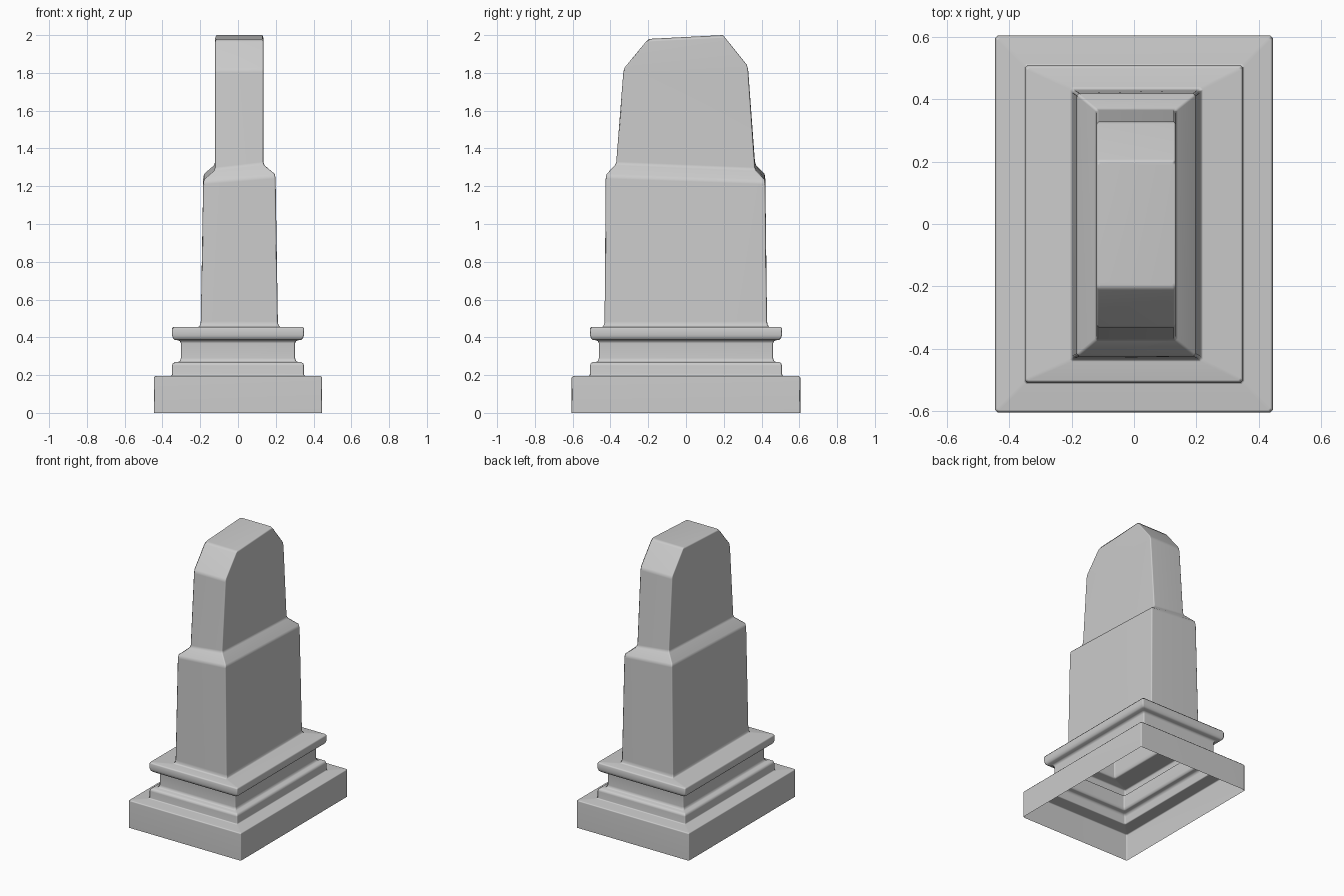
import bpy, bmesh

def ring(bm, x0, x1, y0, y1, z, twist=0.0, tilt=0.0, c=0.008):
    """Rectangle with clipped corners; twist lowers two opposite corners, tilt lowers the front."""
    pts = [(x0 + c, y0), (x1 - c, y0), (x1, y0 + c), (x1, y1 - c),
           (x1 - c, y1), (x0 + c, y1), (x0, y1 - c), (x0, y0 + c)]
    out = []
    for x, y in pts:
        u = (x - x0) / (x1 - x0) * 2 - 1
        v = (y - y0) / (y1 - y0) * 2 - 1
        out.append(bm.verts.new((x, y, z + u * v * twist + v * tilt)))
    return out

# Plinth and mouldings: (half width in x, z), depth is a constant amount larger
plinth = [(0.446, 0), (0.446, 0.188), (0.438, 0.196), (0.355, 0.196), (0.349, 0.204),
          (0.349, 0.25), (0.345, 0.262), (0.335, 0.269), (0.316, 0.27), (0.307, 0.275),
          (0.302, 0.29), (0.302, 0.368), (0.307, 0.379), (0.316, 0.384), (0.335, 0.387),
          (0.344, 0.395), (0.35, 0.412), (0.35, 0.446), (0.342, 0.456)]
rings = [(-h, h, -h - 0.159, h + 0.159, z) for h, z in plinth]

# Shaft, shoulder and tapered headstone: x0, x1, y0, y1, z, twist, tilt
rings += [
    (-0.208, 0.222, -0.442, 0.440, 0.456),
    (-0.200, 0.214, -0.434, 0.432, 0.466),
    (-0.197, 0.211, -0.431, 0.429, 0.485),
    (-0.184, 0.199, -0.425, 0.420, 1.225, -0.015),
    (-0.180, 0.195, -0.421, 0.416, 1.25, -0.015),
    (-0.127, 0.140, -0.376, 0.372, 1.296, -0.015),
    (-0.121, 0.134, -0.369, 0.365, 1.315, -0.015),
    (-0.121, 0.135, -0.332, 0.329, 1.81, 0, 0.008),
    (-0.121, 0.135, -0.326, 0.322, 1.835, 0, 0.008),
    (-0.121, 0.135, -0.212, 0.208, 1.975, 0, 0.01),
    (-0.115, 0.129, -0.195, 0.195, 1.990, 0, 0.01),
]

# Loft one open-bottomed shell through all rings
bm = bmesh.new()
loops = [ring(bm, *r) for r in rings]
for a, b in zip(loops, loops[1:]):
    for i in range(8):
        j = (i + 1) % 8
        bm.faces.new((a[i], a[j], b[j], b[i]))
bm.faces.new(loops[-1])
bmesh.ops.recalc_face_normals(bm, faces=bm.faces)
mesh = bpy.data.meshes.new("stone_monument")
bm.to_mesh(mesh)
bm.free()
monument = bpy.data.objects.new("stone_monument", mesh)
bpy.context.collection.objects.link(monument)

# Soft shading on the worn edges, weighted so the broad faces stay flat
bpy.context.view_layer.objects.active = monument
monument.select_set(True)
bpy.ops.object.shade_smooth_by_angle(angle=1.0)
weighted = monument.modifiers.new("flat_faces", 'WEIGHTED_NORMAL')
weighted.keep_sharp = True
